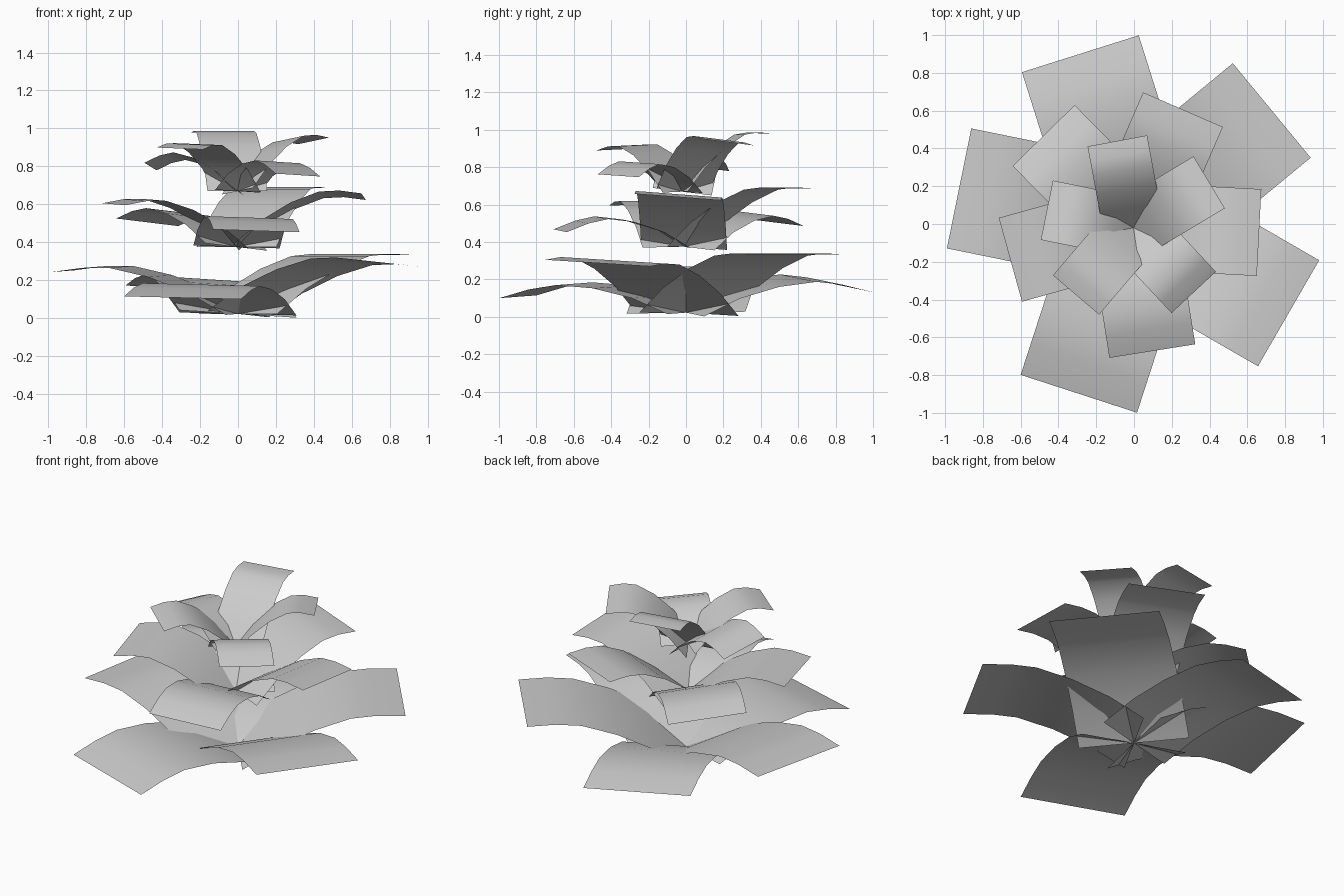
import bpy
import bmesh
from math import radians
from mathutils import Matrix, Vector

cube = bpy.data.objects.get("Cube")
if cube:
    bpy.data.objects.remove(cube, do_unlink=True)

# One plain grey for every leaf
grey = bpy.data.materials.new("leaf_grey")
grey.use_nodes = True
colour = (0.6, 0.6, 0.6, 1)
grey.diffuse_color = colour
grey.node_tree.nodes["Principled BSDF"].inputs["Base Color"].default_value = colour

# Arching leaf profile: distance from the centre, height
PROFILE = [(0, 0), (0.2, 0.115), (0.42, 0.2), (0.63, 0.248), (0.78, 0.247), (0.945, 0.225)]
WIDTH = 0.648

# Five leaves of a whorl: name, heading, extra rise at the tip, sideways tilt
LEAVES = [
    ("back", 107.5, -0.095, 0.04),
    ("back_left", 39.5, 0.085, 0.0),
    ("front_left", -30, 0.04, -0.035),
    ("front_right", -108, -0.14, -0.015),
    ("right", 168.5, 0.0, -0.01),
]

# Three whorls: name, spread, turn, centre
WHORLS = [
    ("lower", 1.0, 0, (0, 0, 0.022)),
    ("middle", 0.71, 27, (-0.008, -0.01, 0.375)),
    ("upper", 0.495, 61, (-0.003, -0.02, 0.669)),
]


def make_leaf(name, spread, heading, rise, tilt, centre):
    """A curved rectangular strip running outward from the centre."""
    place = Matrix.Translation(Vector(centre)) @ Matrix.Rotation(radians(heading), 4, "Z")
    bm = bmesh.new()
    rows = []
    for r, z in PROFILE:
        z += rise * r / PROFILE[-1][0]
        rows.append([
            bm.verts.new(place @ Vector((r * spread, side * WIDTH / 2 * spread, z + side * tilt / 2)))
            for side in (-1, 1)
        ])
    for a, b in zip(rows, rows[1:]):
        bm.faces.new((a[0], b[0], b[1], a[1])).smooth = True
    mesh = bpy.data.meshes.new(name)
    bm.to_mesh(mesh)
    bm.free()
    mesh.materials.append(grey)
    bpy.context.collection.objects.link(bpy.data.objects.new(name, mesh))


for whorl, spread, turn, centre in WHORLS:
    for leaf, heading, rise, tilt in LEAVES:
        make_leaf(f"{whorl}_leaf_{leaf}", spread, heading + turn, rise, tilt, centre)
